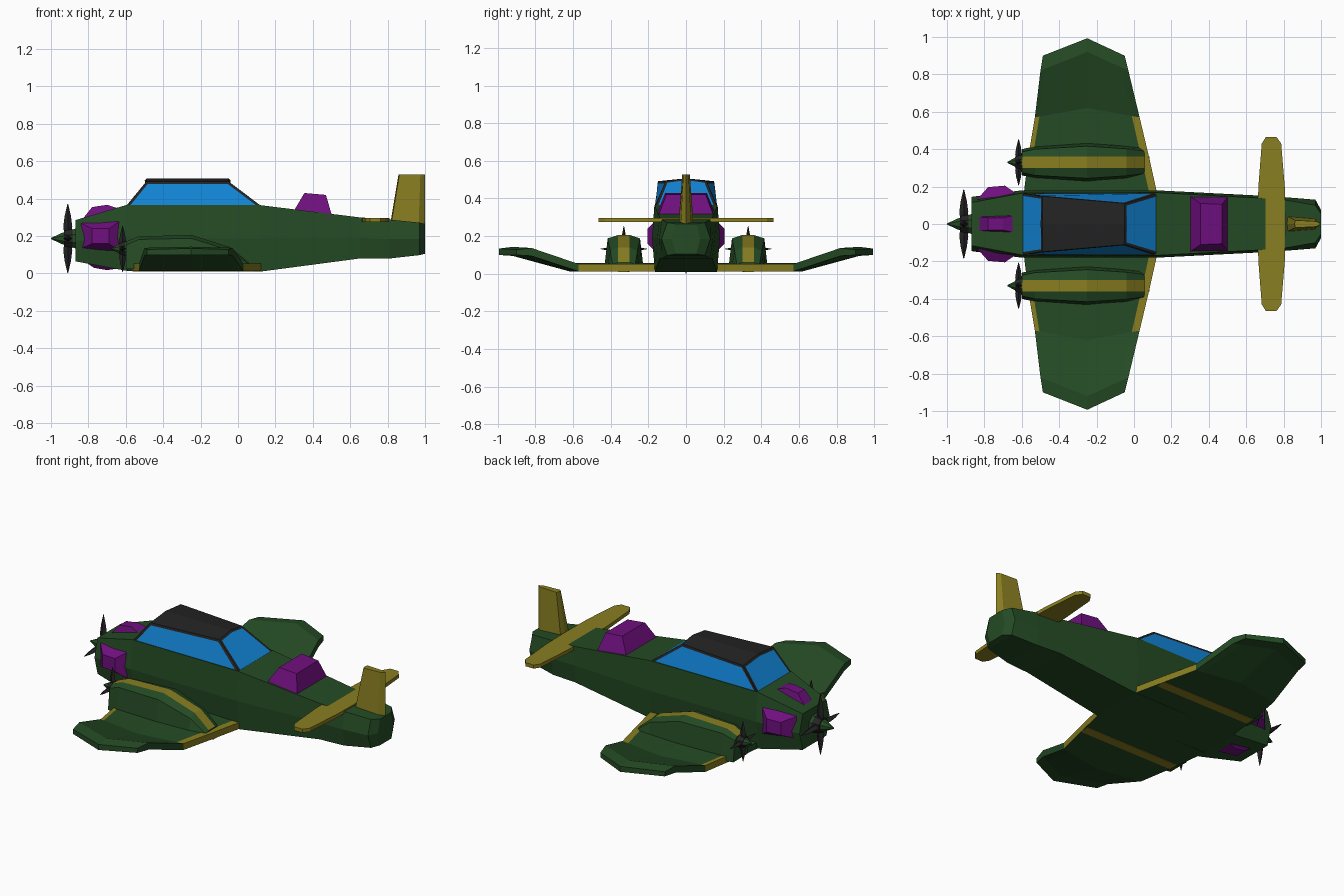
import bpy, bmesh
from math import sin, cos, pi

cube = bpy.data.objects.get("Cube")
if cube:
    bpy.data.objects.remove(cube)


def material(name, rgb):
    m = bpy.data.materials.new(name)
    m.use_nodes = True
    m.diffuse_color = (*rgb, 1)
    m.node_tree.nodes["Principled BSDF"].inputs["Base Color"].default_value = (*rgb, 1)
    return m


GREEN = material("dark green", (0.018, 0.07, 0.018))
OLIVE = material("olive yellow", (0.25, 0.21, 0.015))
PURPLE = material("purple", (0.16, 0.005, 0.21))
BLUE = material("glass blue", (0.006, 0.235, 0.68))
BLACK = material("charcoal", (0.017, 0.017, 0.017))


def loft(name, rings, mats, rule=None, whole_caps=False):
    """Skin equal rings of points; rule(ring, side) picks the material slot."""
    bm = bmesh.new()
    rows = [[bm.verts.new(p) for p in ring] for ring in rings]
    n = len(rows[0])
    for i in range(len(rows) - 1):
        for k in range(n):
            j = (k + 1) % n
            f = bm.faces.new((rows[i][k], rows[i][j], rows[i + 1][j], rows[i + 1][k]))
            f.material_index = rule(i, k) if rule else 0
    for row in (rows[0], rows[-1]):
        if whole_caps:
            bm.faces.new(row)
        else:
            for k in range(n // 2 - 1):
                bm.faces.new((row[k], row[k + 1], row[n - 2 - k], row[n - 1 - k]))
    bmesh.ops.recalc_face_normals(bm, faces=bm.faces)
    mesh = bpy.data.meshes.new(name)
    bm.to_mesh(mesh)
    bm.free()
    for m in mats:
        mesh.materials.append(m)
    obj = bpy.data.objects.new(name, mesh)
    bpy.context.collection.objects.link(obj)
    return obj


def lathe(name, profile, y, z, mat, sides=8):
    """Round part about an axis along x, from (x, radius) pairs."""
    angles = [2 * pi * (k + 0.5) / sides for k in range(sides)]
    return loft(name, [[(x, y + r * cos(a), z + r * sin(a)) for a in angles]
                       for x, r in profile], [mat])


def propeller(name, x, y, z, radius, width):
    """Four tapering spikes about the x axis."""
    for q in range(4):
        c, s = cos(q * pi / 2), sin(q * pi / 2)
        rings = []
        for t, w in ((0.05, 0.7), (0.35, 1), (0.65, 0.7), (1, 0.08)):
            r, e = radius * t, width * w
            rings.append([(x + dx * e, y + r * c - d * e * s, z + r * s + d * e * c)
                          for dx, d in ((-1, 0), (0, 0.7), (1, 0), (0, -0.7))])
        loft(f"{name}_blade_{q + 1}", rings, [BLACK])


# Fuselage: six-sided sections (x, top half width, middle half width, bottom half width, bottom z, top z)
sections = [(-0.87, 0.115, 0.145, 0.115, 0.065, 0.285),
            (-0.6, 0.165, 0.18, 0.155, 0.015, 0.365),
            (0.12, 0.168, 0.18, 0.165, 0.01, 0.365),
            (0.65, 0.14, 0.153, 0.14, 0.08, 0.3),
            (0.81, 0.128, 0.143, 0.128, 0.08, 0.288),
            (0.97, 0.1, 0.13, 0.1, 0.098, 0.272),
            (1.0, 0.055, 0.075, 0.055, 0.105, 0.265)]
loft("fuselage",
     [[(x, -m, (lo + hi) / 2), (x, -a, hi), (x, a, hi),
       (x, m, (lo + hi) / 2), (x, b, lo), (x, -b, lo)]
      for x, a, m, b, lo, hi in sections], [GREEN])

# Canopy: dark roof and frame with inset glass panes
def canopy_ring(base_x, top_x, top_half):
    return [(base_x, -0.166, 0.352), (top_x, -top_half, 0.492), (top_x, 0, 0.507),
            (top_x, top_half, 0.492), (base_x, 0.166, 0.352), (base_x, 0, 0.352)]


canopy = loft("canopy", [canopy_ring(-0.605, -0.49, 0.148), canopy_ring(0.135, -0.05, 0.11)],
              [BLACK, BLUE], lambda i, k: 0, whole_caps=True)
bm = bmesh.new()
bm.from_mesh(canopy.data)
panes = [f for f in bm.faces if -0.5 < f.normal.z < 0.85]
bmesh.ops.inset_individual(bm, faces=panes, thickness=0.014, use_even_offset=True)
for f in panes:
    f.material_index = 1
bm.to_mesh(canopy.data)
bm.free()

# Dorsal hatch behind the canopy
loft("dorsal_hatch",
     [[(0.29, -0.155, 0.32), (0.505, -0.15, 0.3), (0.505, 0.15, 0.3), (0.29, 0.155, 0.32)],
      [(0.355, -0.11, 0.43), (0.47, -0.105, 0.42), (0.47, 0.105, 0.42), (0.355, 0.11, 0.43)]],
     [PURPLE])

# Cowl bulges: the outline (x, out) is turned to each side of the nose
def bulge(name, place, base_w, top_w, base, top):
    (b0, d0), (b1, d1) = base
    (t0, e0), (t1, e1) = top
    loft(name, [[place(b0, -base_w * 0.8, d0), place(b1, -base_w, d1),
                 place(b1, base_w, d1), place(b0, base_w * 0.8, d0)],
                [place(t0, -top_w, e0), place(t1, -top_w, e1),
                 place(t1, top_w, e1), place(t0, top_w, e0)]], [PURPLE])


for label, s in (("left", 1), ("right", -1)):
    bulge(f"{label}_cowl_bulge", lambda x, w, d: (x, s * d, 0.2 + w), 0.085, 0.04,
          ((-0.84, 0.13), (-0.625, 0.16)), ((-0.78, 0.197), (-0.69, 0.205)))
bulge("top_cowl_bulge", lambda x, w, d: (x, w, d), 0.05, 0.033,
      ((-0.84, 0.28), (-0.615, 0.34)), ((-0.78, 0.355), (-0.7, 0.367)))
bulge("bottom_cowl_bulge", lambda x, w, d: (x, w, d), 0.07, 0.035,
      ((-0.83, 0.07), (-0.615, 0.03)), ((-0.77, 0.03), (-0.7, 0.018)))

# Main spinner, hub and propeller
lathe("main_spinner", [(-1, 0.003), (-0.94, 0.033), (-0.86, 0.06)], 0, 0.187, GREEN)
lathe("main_hub", [(-0.93, 0.044), (-0.885, 0.054)], 0, 0.187, BLACK)
propeller("main_propeller", -0.91, 0, 0.187, 0.185, 0.024)

# Tail fin
loft("tail_fin",
     [[(x0, -h, z0), (x1, -h * 0.7, z0), (1.0, 0, z0),
       (x1, h * 0.7, z0), (x0, h, z0), (x0 - 0.005, 0, z0)]
      for x0, x1, h, z0 in ((0.815, 0.965, 0.042, 0.24), (0.863, 0.975, 0.02, 0.528))],
     [OLIVE])

# Tailplane across the fuselage
tail = [(0, 0.66, 0.81), (0.2, 0.665, 0.806), (0.43, 0.683, 0.787), (0.465, 0.705, 0.762)]
tail = [(-y, a, b) for y, a, b in tail[:0:-1]] + tail
loft("tailplane", [[(a, y, 0.296), (b, y, 0.296), (b, y, 0.274), (a, y, 0.274)]
                   for y, a, b in tail], [OLIVE])


# Wing ring: five points over the top, five back under the bottom
def wing_ring(s, edge_y, mid_y, lead, trail, lo, hi):
    mid = -0.25
    top, bottom = [], []
    for x in (lead, lead + 0.024, mid, trail - 0.042, trail):
        t = (x - lead) / (mid - lead) if x <= mid else (trail - x) / (trail - mid)
        y = s * (edge_y + (mid_y - edge_y) * t)
        top.append((x, y, hi + 0.006 * t))
        bottom.append((x, y, lo))
    return top + bottom[::-1]


def wing_color(i, k):
    # Trailing band on the inner wing, leading band outboard of the engine
    return int((i < 2 and k in (3, 4)) or (i == 1 and k in (0, 9)))


# Wings with engine nacelles, one pair per side
nacelle = [(-0.6, 0.07, 0.055, 0.152, 0.17), (-0.53, 0.085, 0.07, 0.182, 0.198),
           (-0.25, 0.105, 0.086, 0.188, 0.206), (-0.04, 0.09, 0.072, 0.122, 0.14),
           (0.055, 0.08, 0.06, 0.05, 0.06)]
for label, s in (("left", 1), ("right", -1)):
    loft(f"{label}_wing",
         [wing_ring(s, 0.1, 0.1, -0.597, 0.138, 0.013, 0.052),
          wing_ring(s, 0.36, 0.36, -0.565, 0.08, 0.013, 0.052),
          wing_ring(s, 0.57, 0.62, -0.53, 0.03, 0.013, 0.052),
          wing_ring(s, 0.82, 0.92, -0.5, -0.03, 0.095, 0.137),
          wing_ring(s, 0.9, 0.993, -0.487, -0.05, 0.1, 0.128)],
         [GREEN, OLIVE], wing_color)
    y = 0.33 * s
    loft(f"{label}_nacelle",
         [[(x, y - b, 0.025), (x, y - h, zs), (x, y - 0.03, zt),
           (x, y + 0.03, zt), (x, y + h, zs), (x, y + b, 0.025)]
          for x, b, h, zs, zt in nacelle],
         [GREEN, OLIVE], lambda i, k: int(k == 2))
    loft(f"{label}_underwing_stripe",
         [[(x, y - 0.03, 0.01), (x, y + 0.03, 0.01), (x, y + 0.03, 0.015), (x, y - 0.03, 0.015)]
          for x in (-0.565, 0.083)], [OLIVE])
    lathe(f"{label}_engine_spinner", [(-0.677, 0.003), (-0.64, 0.024), (-0.595, 0.042)],
          y, 0.132, GREEN)
    lathe(f"{label}_engine_hub", [(-0.635, 0.03), (-0.605, 0.041)], y, 0.132, BLACK)
    propeller(f"{label}_engine_propeller", -0.617, y, 0.132, 0.123, 0.018)
